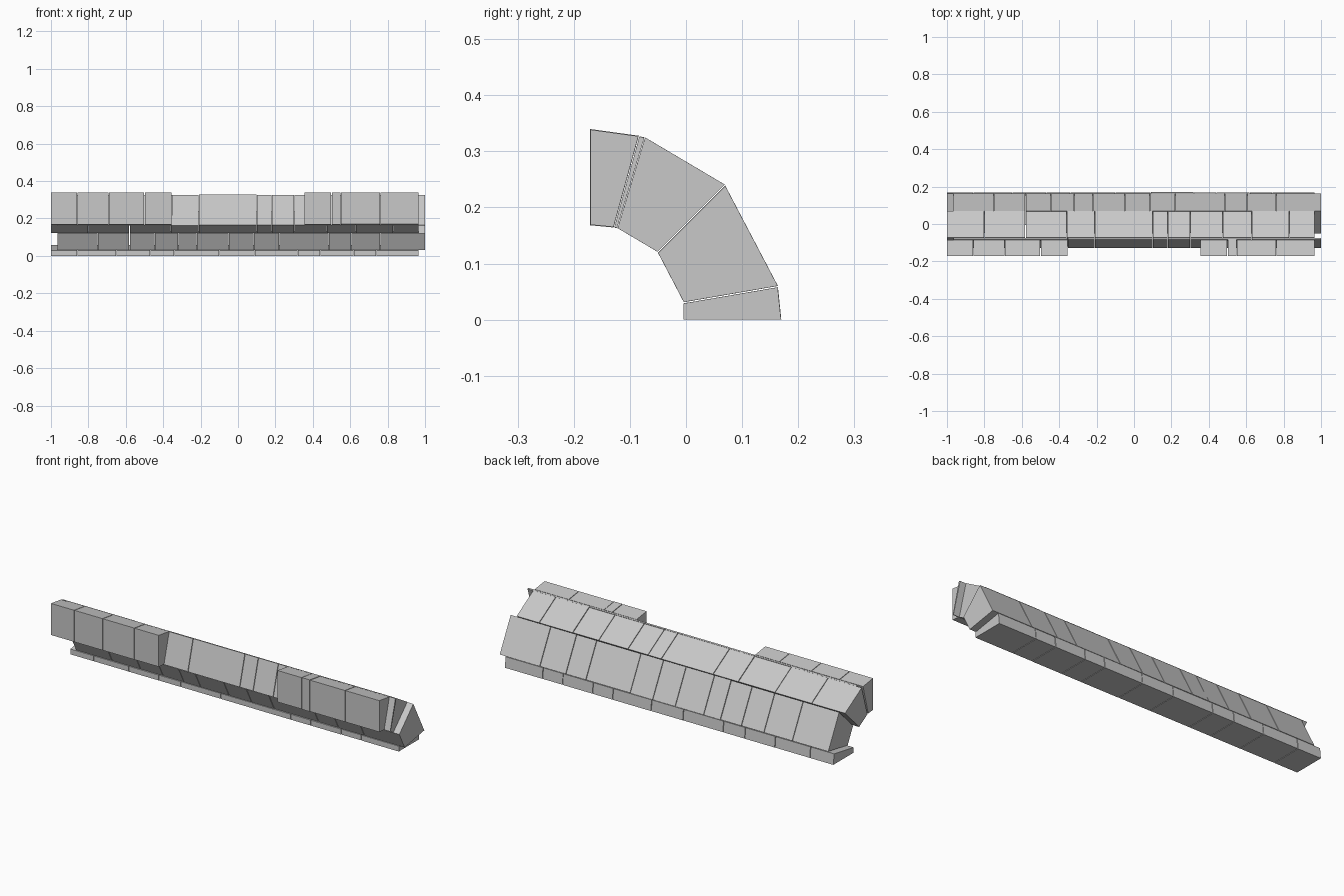
import bpy, bmesh, random
from mathutils import Vector

random.seed(4)
if "Cube" in bpy.data.objects:
    bpy.data.objects.remove(bpy.data.objects["Cube"])

STONE = (0.58, 0.58, 0.58, 1)
stone = bpy.data.materials.new("grey stone")
stone.use_nodes = True
stone.diffuse_color = STONE
stone.node_tree.nodes["Principled BSDF"].inputs["Base Color"].default_value = STONE

GAP = 0.0015


def add_block(bm, section, x0, x1):
    """Extrude one wedge-shaped stone along x, very slightly worn in section."""
    centre = sum((Vector(p) for p in section), Vector((0, 0))) / len(section)
    wear = random.uniform(0.985, 1.0)
    points = [centre + (Vector(p) - centre) * wear for p in section]
    ends = [[bm.verts.new((x, p.x, p.y)) for p in points] for x in (x0, x1)]
    bm.faces.new(ends[0])
    bm.faces.new(ends[1][::-1])
    for i in range(len(points)):
        j = (i + 1) % len(points)
        bm.faces.new((ends[0][i], ends[1][i], ends[1][j], ends[0][j]))


def add_course(name, section, *runs):
    """One row of stones; each run lists its joints from end to end."""
    bm = bmesh.new()
    for run in runs:
        for i, (x0, x1) in enumerate(zip(run, run[1:])):
            left = x0 + (GAP if i else 0)
            right = x1 - (GAP if i < len(run) - 2 else 0)
            add_block(bm, section, left, right)
    bmesh.ops.recalc_face_normals(bm, faces=bm.faces)
    mesh = bpy.data.meshes.new(name)
    bm.to_mesh(mesh)
    bm.free()
    mesh.materials.append(stone)
    bpy.context.collection.objects.link(bpy.data.objects.new(name, mesh))


# Footing course
add_course("footing_stones",
           [(-0.005, 0), (0.17, 0), (0.164, 0.058), (-0.005, 0.029)],
           [-1, -0.86, -0.65, -0.47, -0.34, -0.1, 0.09, 0.32, 0.44, 0.62, 0.74, 0.965])

# Lower sloping course
add_course("lower_vault_stones",
           [(-0.004, 0.031), (0.164, 0.06), (0.07, 0.239), (-0.05, 0.119)],
           [-0.965, -0.75, -0.58, -0.445, -0.32, -0.22, -0.05, 0.085, 0.22,
            0.485, 0.605, 0.76, 1])

# Upper sloping course
add_course("upper_vault_stones",
           [(-0.051, 0.121), (0.069, 0.241), (-0.073, 0.325), (-0.122, 0.163)],
           [-1, -0.8, -0.58, -0.36, -0.21, 0.1, 0.18, 0.3, 0.475, 0.63, 0.83, 0.965])

# Thin bedding layer under the crown
add_course("crown_bedding",
           [(-0.123, 0.163), (-0.074, 0.325), (-0.083, 0.327), (-0.128, 0.164)],
           [-0.965, -0.355, -0.21, 0.1, 0.18, 0.3, 0.63, 1])

# Crown course, broken away in the middle
add_course("crown_stones",
           [(-0.129, 0.164), (-0.084, 0.328), (-0.171, 0.34), (-0.171, 0.168)],
           [-1, -0.86, -0.69, -0.5, -0.355], [0.355, 0.5, 0.55, 0.76, 0.965])
